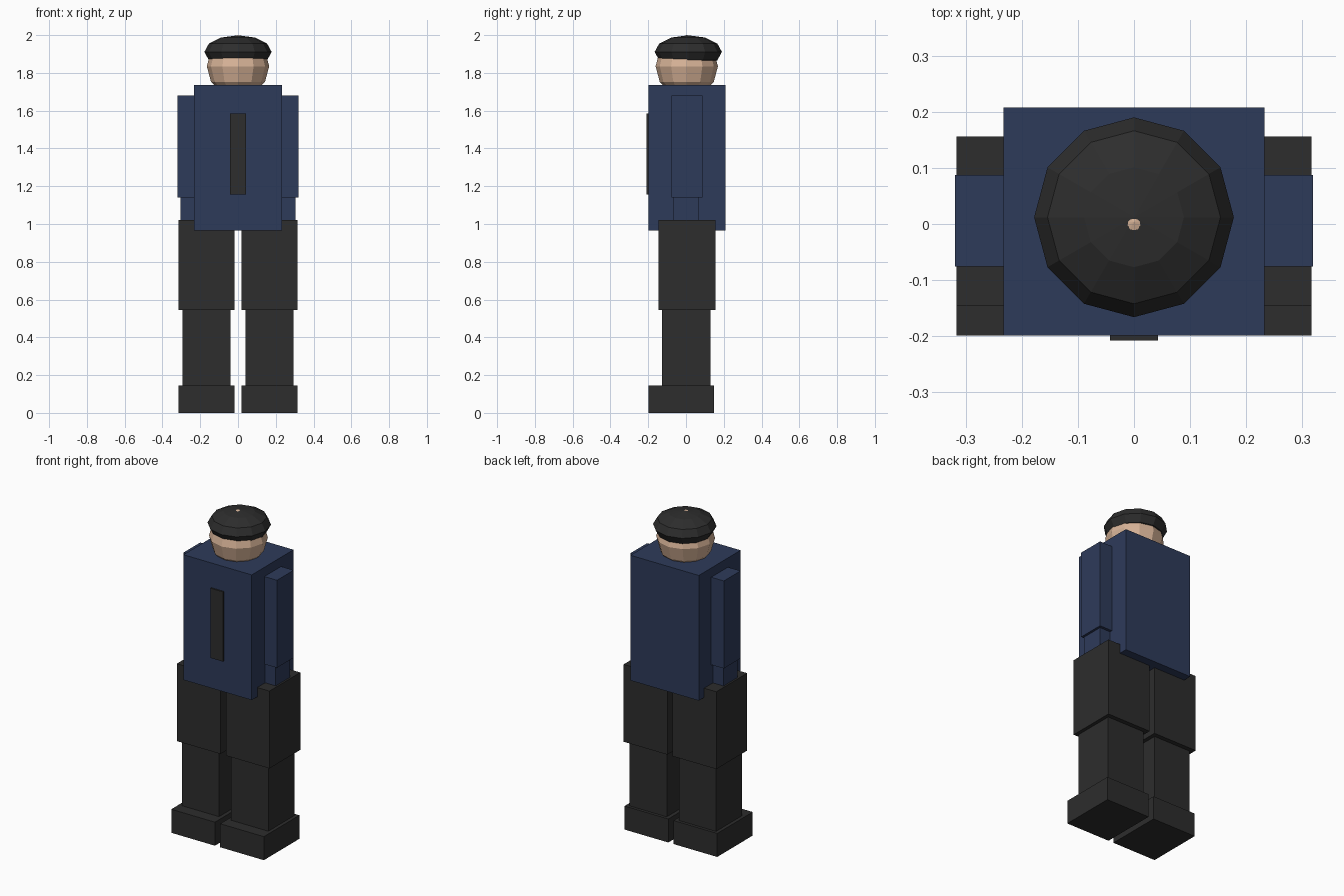
import bpy
from mathutils import Matrix

if "Cube" in bpy.data.objects:
    bpy.data.objects.remove(bpy.data.objects["Cube"])


def material(name, rgb):
    m = bpy.data.materials.new(name)
    m.diffuse_color = (*rgb, 1.0)
    m.use_nodes = True
    m.node_tree.nodes["Principled BSDF"].inputs["Base Color"].default_value = m.diffuse_color
    return m


NAVY = material("navy cloth", (0.027, 0.043, 0.102))
BLACK = material("black cloth", (0.026, 0.026, 0.026))
SKIN = material("skin", (0.68, 0.45, 0.31))


def box(name, x, y, z, mat):
    """Box given by its (min, max) range on each axis."""
    bpy.ops.mesh.primitive_cube_add(size=1)
    ob = bpy.context.object
    ob.name = name
    ranges = (x, y, z)
    centre = [(a + b) / 2 for a, b in ranges]
    size = [b - a for a, b in ranges]
    ob.data.transform(Matrix.Translation(centre) @ Matrix.Diagonal((*size, 1)))
    ob.data.materials.append(mat)
    return ob


def ball(name, centre, radii, mat):
    """Flat-faced twelve-sided ball."""
    bpy.ops.mesh.primitive_uv_sphere_add(segments=12, ring_count=6, radius=1)
    ob = bpy.context.object
    ob.name = name
    ob.data.transform(Matrix.Translation(centre) @ Matrix.Diagonal((*radii, 1)))
    ob.data.materials.append(mat)
    return ob


# Torso and the dark strip on the chest
box("torso", (-0.233, 0.233), (-0.199, 0.208), (0.965, 1.737), NAVY)
box("chest_strip", (-0.043, 0.043), (-0.208, -0.199), (1.155, 1.585), BLACK)

# Head and cap
ball("head", (0, 0.004, 1.835), (0.165, 0.165, 0.165), SKIN)
ball("cap", (0, 0.012, 1.911), (0.178, 0.178, 0.088), BLACK)

# Arms and legs, one set per side
for side, s in (("left", -1), ("right", 1)):
    def limb(name, inner, outer, y, z, mat):
        box(f"{side}_{name}", tuple(sorted((s * inner, s * outer))), y, z, mat)

    limb("upper_arm", 0.16, 0.319, (-0.076, 0.087), (1.14, 1.68), NAVY)
    limb("forearm", 0.17, 0.305, (-0.068, 0.07), (0.98, 1.14), NAVY)
    limb("thigh", 0.018, 0.316, (-0.145, 0.156), (0.545, 1.022), BLACK)
    limb("shin", 0.041, 0.295, (-0.126, 0.129), (0.145, 0.545), BLACK)
    limb("shoe", 0.018, 0.316, (-0.199, 0.147), (0.0, 0.145), BLACK)
